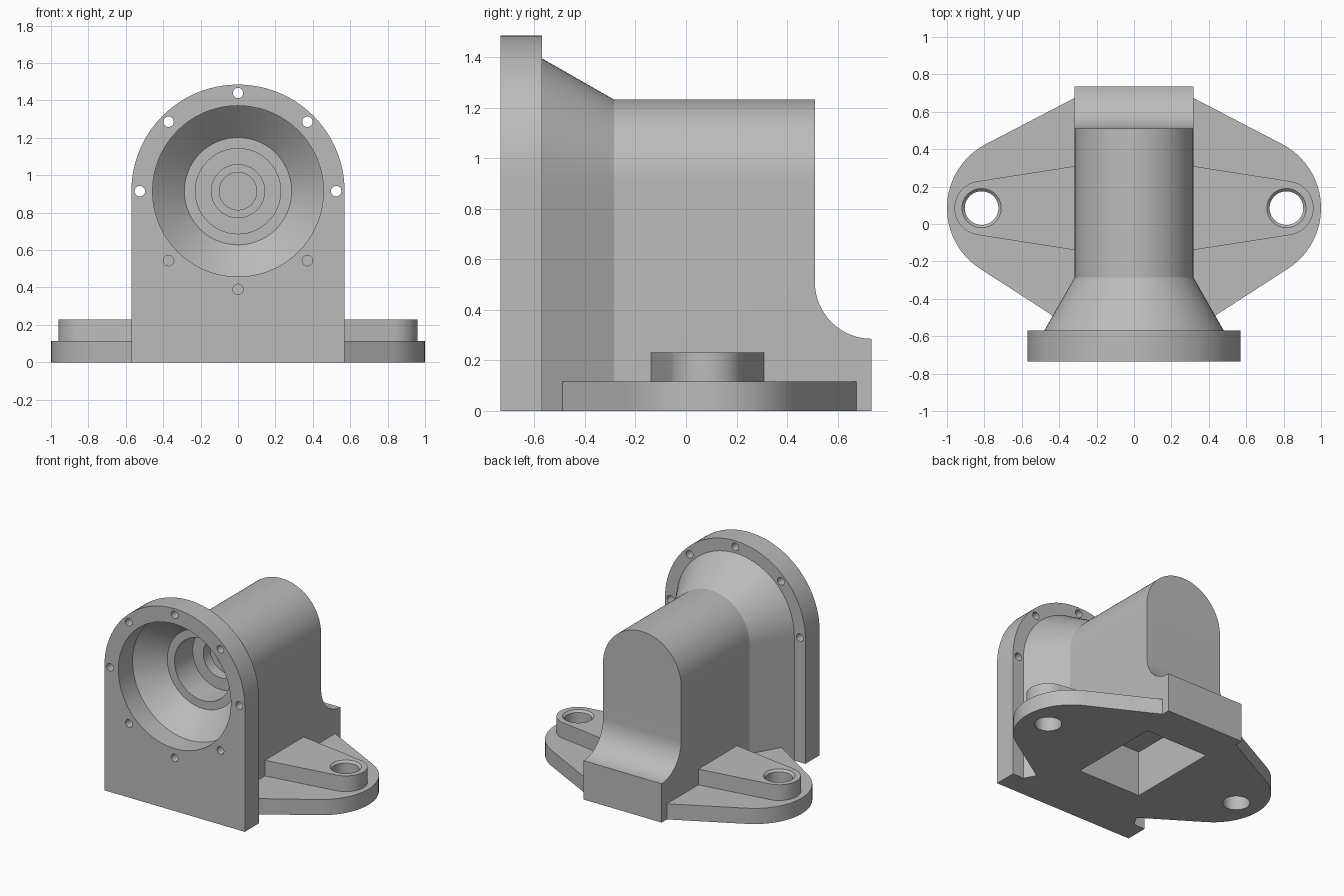
import bpy, bmesh, math
from mathutils import Vector

AXIS_Z = 0.915      # height of the bore axis
LUG_X, LUG_Y = 0.815, 0.085

if "Cube" in bpy.data.objects:
    bpy.data.objects.remove(bpy.data.objects["Cube"], do_unlink=True)

gray = bpy.data.materials.new("cast_gray")
gray.use_nodes = True
gray.diffuse_color = (0.5, 0.5, 0.5, 1)
gray.node_tree.nodes["Principled BSDF"].inputs["Base Color"].default_value = (0.5, 0.5, 0.5, 1)


def loft(name, loops):
    """Closed solid through loops of equal point count."""
    bm = bmesh.new()
    rings = [[bm.verts.new(p) for p in loop] for loop in loops]
    n = len(rings[0])
    for a, b in zip(rings, rings[1:]):
        for i in range(n):
            j = (i + 1) % n
            bm.faces.new((a[i], a[j], b[j], b[i]))
    bm.faces.new(rings[0])
    bm.faces.new(rings[-1])
    bmesh.ops.recalc_face_normals(bm, faces=bm.faces)
    mesh = bpy.data.meshes.new(name)
    bm.to_mesh(mesh)
    bm.free()
    mesh.materials.append(gray)
    obj = bpy.data.objects.new(name, mesh)
    bpy.context.collection.objects.link(obj)
    return obj


def arc(cx, cy, r, start, end, steps):
    angles = [math.radians(start + (end - start) * i / steps) for i in range(steps + 1)]
    return [(cx + r * math.cos(a), cy + r * math.sin(a)) for a in angles]


def arch(y, r):
    pts = [(r, 0)] + arc(0, AXIS_Z, r, 0, 180, 48) + [(-r, 0)]
    return [(x, y, z) for x, z in pts]


def disc_y(y, r, cx=0, cz=AXIS_Z, steps=72):
    return [(x, y, z) for x, z in arc(cx, cz, r, 0, 360, steps)[:-1]]


def disc_z(z, r, cx, cy):
    return [(x, y, z) for x, y in arc(cx, cy, r, 0, 360, 48)[:-1]]


def slab(name, outline, z0, z1):
    return loft(name, [[(x, y, z) for x, y in outline] for z in (z0, z1)])


def combine(target, other, operation):
    mod = target.modifiers.new(operation.lower(), 'BOOLEAN')
    mod.operation = operation
    mod.solver = 'EXACT'
    mod.object = other
    bpy.ops.object.select_all(action='DESELECT')
    bpy.context.view_layer.objects.active = target
    target.select_set(True)
    bpy.ops.object.modifier_apply(modifier=mod.name)
    bpy.data.objects.remove(other, do_unlink=True)


# Arched body with flared front
housing = loft("housing", [arch(-0.6, 0.48), arch(-0.57, 0.48),
                           arch(-0.285, 0.317), arch(0.735, 0.317)])

# Stepped back with concave fillet
step = [(0.9, 0.285)] + arc(0.735, 0.51, 0.225, 270, 180, 20) + [(0.51, 1.6), (0.9, 1.6)]
combine(housing, loft("back_step", [[(x, y, z) for y, z in step] for x in (-0.6, 0.6)]),
        'DIFFERENCE')

# Front flange
combine(housing, loft("front_flange", [arch(-0.735, 0.57), arch(-0.57, 0.57)]), 'UNION')

# Base plate with rounded ends
half = [(0.4, -0.512)] + arc(0.615, LUG_Y, 0.385, -57, 62.5, 24) + [(0.3, 0.683)]
outline = half + [(-x, y) for x, y in reversed(half)]
combine(housing, slab("base_plate", outline, 0, 0.115), 'UNION')

# Mounting lugs and their bolt holes
for side in (-1, 1):
    lug = [(0.25, -0.15)] + arc(LUG_X, LUG_Y, 0.145, -81, 81, 24) + [(0.25, 0.32)]
    combine(housing, slab("mounting_lug", [(side * x, y) for x, y in lug], 0.05, 0.23), 'UNION')
for side in (-1, 1):
    rings = [(-0.1, 0.09), (0.215, 0.09), (0.245, 0.12)]
    hole = loft("mount_hole", [disc_z(z, r, side * LUG_X, LUG_Y) for z, r in rings])
    combine(housing, hole, 'DIFFERENCE')

# Stepped bore
bore = [(-0.8, 0.457), (-0.57, 0.457), (-0.41, 0.287), (-0.41, 0.228), (-0.2, 0.228),
        (-0.2, 0.142), (-0.12, 0.142), (-0.12, 0.1), (0.3, 0.1)]
combine(housing, loft("bore", [disc_y(y, r) for y, r in bore]), 'DIFFERENCE')

# Flange bolt circle
for i in range(8):
    a = math.radians(45 * i)
    cx, cz = 0.525 * math.cos(a), AXIS_Z + 0.525 * math.sin(a)
    end = -0.5 if cz > 0.9 else -0.57
    hole = loft("flange_hole", [disc_y(y, 0.028, cx, cz, 24) for y in (-0.8, end)])
    combine(housing, hole, 'DIFFERENCE')

# Pocket in the underside
pocket = [(-0.255, -0.255), (0.255, -0.255), (0.255, 0.44), (-0.255, 0.44)]
combine(housing, slab("pocket", pocket, -0.1, 0.333), 'DIFFERENCE')

# Smooth curved surfaces, keep machined edges sharp
bpy.ops.object.select_all(action='DESELECT')
housing.select_set(True)
bpy.context.view_layer.objects.active = housing
bpy.ops.object.shade_smooth_by_angle(angle=math.radians(25))
